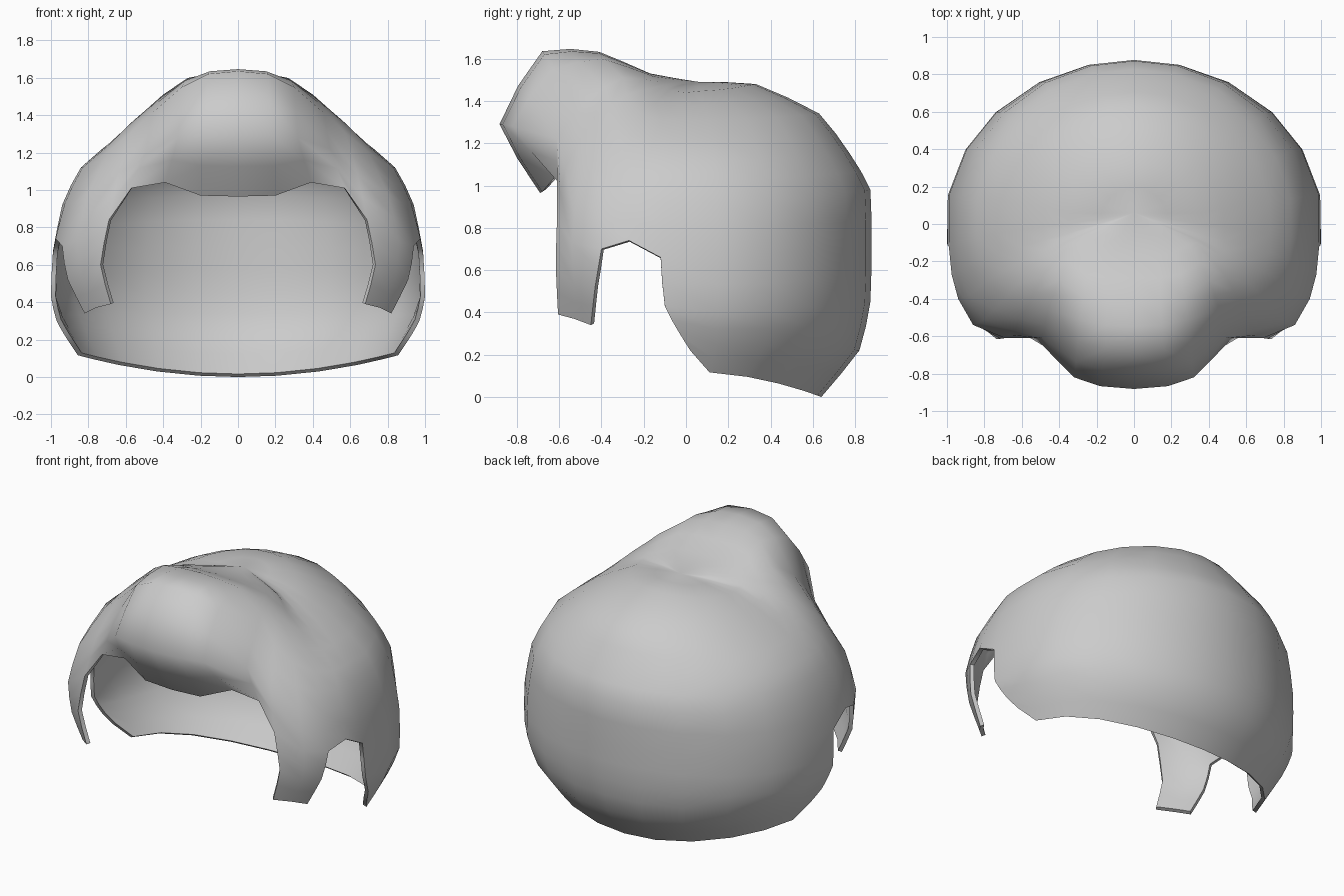
import bpy, bmesh, math
from mathutils import Vector

if "Cube" in bpy.data.objects:
    bpy.data.objects.remove(bpy.data.objects["Cube"])

APEX = (0, 0.06, 1.49)
STEPS = 2
ROUND = .45  # 0 = straight segments, 1 = full spline

# Front half: strands from crown to hem (longer ones carry the sideburn / nape)
quiff = [
    [(0, -.17, 1.53), (0, -.41, 1.632), (0, -.68, 1.635), (0, -.882, 1.29), (0, -.69, .965)],
    [(.13, -.17, 1.528), (.14, -.41, 1.625), (.16, -.67, 1.62), (.18, -.867, 1.29), (.2, -.68, .97)],
    [(.22, -.15, 1.515), (.27, -.39, 1.598), (.3, -.63, 1.55), (.32, -.82, 1.28), (.39, -.62, 1.04)],
    [(.29, -.11, 1.49), (.4, -.3, 1.51), (.46, -.46, 1.41), (.49, -.61, 1.22), (.57, -.6, 1.01)],
]
sideburn = [
    [(.33, -.1, 1.475), (.49, -.28, 1.43), (.57, -.44, 1.31), (.64, -.57, 1.08), (.69, -.61, .84),
     (.735, -.615, .6), (.68, -.605, .39)],
    [(.35, -.09, 1.462), (.56, -.25, 1.37), (.69, -.4, 1.21), (.8, -.51, .98), (.86, -.54, .73),
     (.84, -.53, .53), (.76, -.53, .37)],
    [(.35, -.08, 1.452), (.6, -.2, 1.33), (.78, -.3, 1.14), (.88, -.38, .93), (.94, -.4, .7),
     (.91, -.43, .52), (.82, -.45, .34)],
]
ear = [
    [(.35, -.05, 1.445), (.61, -.12, 1.31), (.83, -.19, 1.12), (.925, -.24, .93), (.975, -.27, .74)],
    [(.35, 0, 1.44), (.61, -.03, 1.31), (.84, -.07, 1.12), (.94, -.1, .92), (.99, -.12, .66),
     (1., -.1, .43), (.97, -.03, .3), (.925, .02, .22)],
]

# Back of the head: blend of a side profile and a rear profile (radius, height)
side = [(.35, 1.445), (.61, 1.31), (.85, 1.12), (.95, .92), (1.005, .67), (1.01, .4), (.94, .25), (.87, .12)]
rear = [(.33, 1.48), (.63, 1.34), (.775, 1.15), (.872, .98), (.877, .7), (.872, .45), (.82, .22), (.64, .0)]


def back_strand(deg):
    c, s = math.cos(math.radians(deg)), math.sin(math.radians(deg))
    pts = []
    for (rx, zs), (ry, zr) in zip(side, rear):
        pts.append((rx * c if deg < 90 else 0, ry * s, zs + (zr - zs) * s * s))
    return pts


def smooth_path(points):
    p = [Vector(v) for v in [APEX] + points]
    p = [2 * p[0] - p[1]] + p + [2 * p[-1] - p[-2]]
    out = []
    for a, b, c, d in zip(p, p[1:], p[2:], p[3:]):
        for k in range(STEPS):
            t = k / STEPS
            curve = .5 * (2 * b + (c - a) * t + (2 * a - 5 * b + 4 * c - d) * t * t
                          + (3 * b - a - 3 * c + d) * t ** 3)
            out.append(b.lerp(c, t).lerp(curve, ROUND))
    return out + [p[-2]]


strands = quiff + sideburn + ear + [back_strand(d) for d in (10, 27, 43, 60, 76, 90)]

# Skin neighbouring strands, stopping where the shorter one ends
bm = bmesh.new()
cols = [[bm.verts.new(v) for v in smooth_path(s)] for s in strands]
for a, b in zip(cols, cols[1:]):
    for j in range(min(len(a), len(b)) - 1):
        bm.faces.new((a[j], a[j + 1], b[j + 1], b[j]))
bmesh.ops.remove_doubles(bm, verts=bm.verts[:], dist=1e-4)
mesh = bpy.data.meshes.new("hair_shell")
bm.to_mesh(mesh)
bm.free()
hair = bpy.data.objects.new("hair_shell", mesh)
bpy.context.collection.objects.link(hair)
bpy.context.view_layer.objects.active = hair
hair.select_set(True)

# Mirror and thicken inward
m = hair.modifiers.new("mirror", 'MIRROR')
m.use_clip = True
m.merge_threshold = .001
s = hair.modifiers.new("thickness", 'SOLIDIFY')
s.thickness = .025
s.offset = -1
for name in ("mirror", "thickness"):
    bpy.ops.object.modifier_apply(modifier=name)
bpy.ops.object.shade_smooth_by_angle(angle=math.radians(60))
